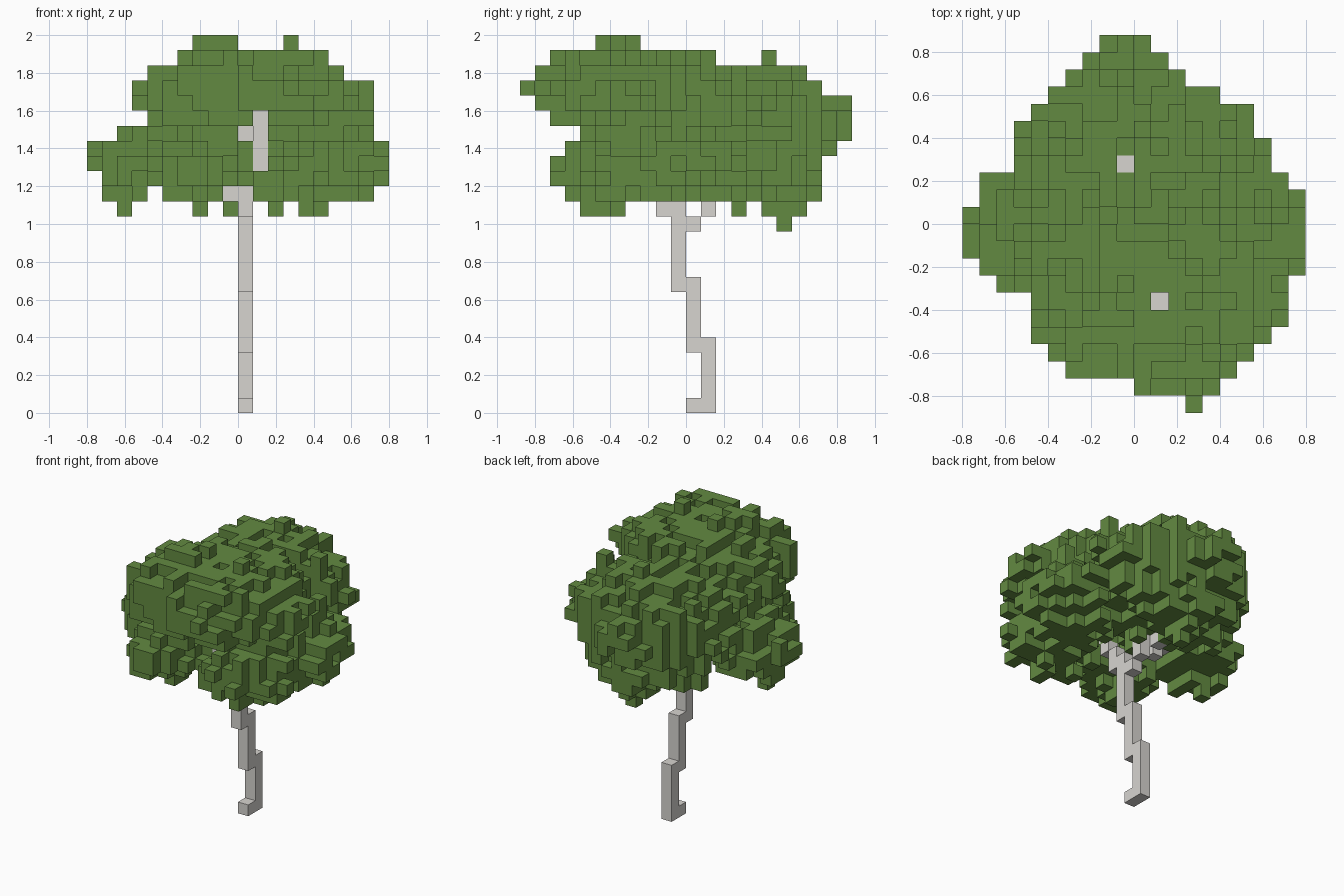
import bpy
import random
from math import sqrt
from mathutils import Vector

random.seed(4)
CUBE = 0.08  # edge of one cube

if "Cube" in bpy.data.objects:
    bpy.data.objects.remove(bpy.data.objects["Cube"], do_unlink=True)


def make_material(name, rgb):
    mat = bpy.data.materials.new(name)
    mat.use_nodes = True
    mat.diffuse_color = (*rgb, 1)
    mat.node_tree.nodes["Principled BSDF"].inputs["Base Color"].default_value = (*rgb, 1)
    return mat


def branch(*points):
    """Cells along straight steps between the given cells."""
    cells = set()
    for start, end in zip(points, points[1:]):
        a, b = Vector(start), Vector(end)
        steps = int(max(abs(c) for c in b - a))
        for i in range(steps + 1):
            cells.add(tuple(round(c) for c in a.lerp(b, i / steps)))
    return cells


def neighbours(cell):
    for axis in range(3):
        for step in (-1, 1):
            near = list(cell)
            near[axis] += step
            yield tuple(near)


def build_cubes(name, cells, solid, mat):
    """Mesh of the cube faces that do not touch another solid cell."""
    verts, faces = {}, []
    for cell in sorted(cells):
        for i, near in enumerate(neighbours(cell)):
            if near in solid:
                continue
            axis, side = divmod(i, 2)
            face = []
            for du, dv in ((0, 0), (1, 0), (1, 1), (0, 1)):
                corner = list(cell)
                corner[axis] += side
                corner[(axis + 1) % 3] += du
                corner[(axis + 2) % 3] += dv
                face.append(verts.setdefault(tuple(corner), len(verts)))
            faces.append(face if side else face[::-1])
    mesh = bpy.data.meshes.new(name)
    mesh.from_pydata([Vector(p) * CUBE for p in verts], [], faces)
    mesh.materials.append(mat)
    obj = bpy.data.objects.new(name, mesh)
    bpy.context.collection.objects.link(obj)
    return obj


# Trunk, stepping forward as it rises, and its branches
trunk = branch((0, 0, 0), (0, 1, 0), (0, 1, 4), (0, 0, 4), (0, 0, 8),
               (0, -1, 8), (0, -1, 13))
front_tip, back_tip = (1, -5, 22), (-1, 3, 21)
branches = branch((0, -1, 13), (0, -2, 13), (0, -2, 14), (0, -4, 16), (0, -4, 18),
                  (1, -5, 18), front_tip)
branches |= branch((1, -5, 18), (1, -5, 16))
branches |= branch((0, 0, 12), (0, 1, 13), (0, 1, 14), (-1, 2, 14), (-1, 2, 15),
                   (-1, 3, 15), back_tip)
branches |= branch((0, -2, 14), (-1, -2, 14), (-4, -1, 16))
branches -= trunk
wood = trunk | branches

# Outline of the crown: first and last cell of each row
BASE = 14
FRONT_LO = [-9, -9, -10, -10, -8, -6, -7, -7, -6, -4, -3]
FRONT_HI = [9, 10, 10, 10, 9, 9, 9, 9, 7, 6, 0]
SIDE_LO = [-8, -9, -9, -8, -7, -9, -10, -11, -10, -9, -6]
SIDE_HI = [9, 9, 9, 10, 11, 11, 11, 9, 8, 2, -3]
TOP_LO = [3, 0, -4, -5, -6, -6, -6, -8, -9, -10, -10,
          -10, -9, -9, -7, -7, -7, -6, -5, -4, -3, -2]
TOP_HI = [4, 5, 6, 7, 8, 9, 9, 9, 10, 10, 10,
          10, 10, 9, 8, 8, 7, 7, 5, 3, 2, 1]

# Leaf clumps: centre and radii, counted in cubes
CLUMPS = [
    ((1, -4.3, 21), (7.2, 5.8, 2.9)),         # upper front
    ((0, 4.5, 18.7), (6.5, 5.4, 3.3)),        # back
    ((.5, 5.8, 16), (4, 2.9, 2.2)),           # back, hanging low
    ((-6.3, -.6, 16.4), (2.9, 2.9, 2)),       # low, one side
    ((6, -.4, 16.6), (3.3, 3.5, 2.3)),        # low, other side
    ((-3.3, -5.1, 15.8), (2.9, 3, 1.6)),      # low front pair
    ((4.8, -4.8, 16.2), (3, 3.2, 2.1)),
    ((0, -.5, 19.4), (5.3, 4.5, 2.9)),        # core
]


def distance(cell):
    """Distance to the nearest clump; below one is inside it."""
    return min(sqrt(sum(((p + .5 - c) / r) ** 2 for p, c, r in zip(cell, centre, radii)))
               for centre, radii in CLUMPS)


def allowed(cell):
    x, y, z = cell
    row, line = z - BASE, y + 11
    if not (FRONT_LO[row] <= x < FRONT_HI[row] and SIDE_LO[row] <= y < SIDE_HI[row]
            and TOP_LO[line] <= x < TOP_HI[line]):
        return False
    if z == BASE and (x == -6 or (x in (-1, 0) and y < -2)):
        return False
    # gap before the front branch, and open sky above both tips
    if (x == 1 and y < -5 and 16 <= z < 20) or (x == 0 and y < -4 and z == 18):
        return False
    return not any((x, y) == tip[:2] and z > tip[2] for tip in (front_tip, back_tip))


space = [(x, y, z) for x in range(-10, 10) for y in range(-11, 11)
         for z in range(BASE, 25) if allowed((x, y, z)) and (x, y, z) not in wood]
reach = {cell: distance(cell) + random.uniform(0, .12) for cell in space}
leaves = {cell for cell in space if reach[cell] < 1.05}

# Scatter single cubes over the clumps, then a few more on those
for chance in (.42, .12):
    leaves |= {cell for cell in space if cell not in leaves
               and any(near in leaves for near in neighbours(cell))
               and random.random() < chance}

# Fill the outline wherever the clumps fall short of it
for axis in range(3):
    def flat(cell):
        return cell[:axis] + cell[axis + 1:]
    covered = {flat(cell) for cell in leaves}
    nearest = {}
    for cell in space:
        key = flat(cell)
        if key not in covered and (key not in nearest or reach[cell] < reach[nearest[key]]):
            nearest[key] = cell
    leaves |= set(nearest.values())

# Single leaf cubes hanging below, standing on top and before the front branch
leaves |= {(-8, -1, 13), (-3, -5, 13), (-3, -6, 13), (2, -5, 13), (4, -6, 13), (4, -7, 13),
           (5, -5, 13), (2, 3, 13), (-1, 5, 13), (0, 6, 13), (0, 7, 13), (-1, 6, 13),
           (0, 6, 12), (0, 5, 13), (3, -5, 24), (0, 5, 23)}
leaves |= branch((0, -5, 15), (0, -5, 17))
leaves -= wood

bark = make_material("pale grey bark", (.68, .66, .63))
green = make_material("leaf green", (.124, .255, .053))
solid = wood | leaves
build_cubes("trunk", trunk, solid, bark)
build_cubes("branches", branches, solid, bark)
build_cubes("leaf_crown", leaves, solid, green)
